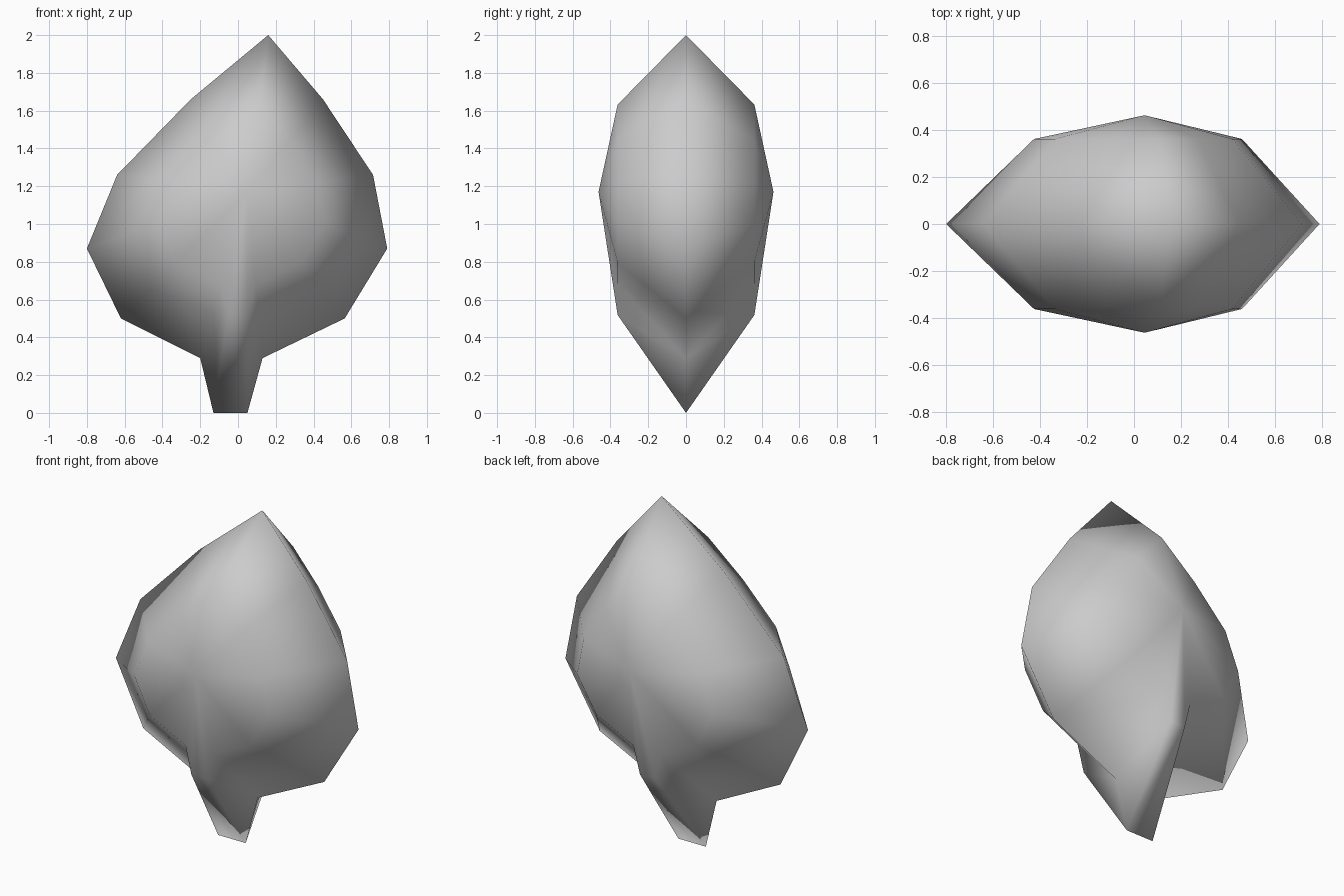
import bpy
import bmesh

# Remove the default cube
cube = bpy.data.objects.get("Cube")
if cube:
    bpy.data.objects.remove(cube, do_unlink=True)

# Rim outline in the x-z plane, from the tip round the left side
OUTLINE = [(0.16, 2.0), (0.45, 1.66), (0.715, 1.26), (0.79, 0.87),
           (0.565, 0.5), (0.13, 0.29), (0.05, 0.0), (-0.13, 0.0),
           (-0.2, 0.29), (-0.62, 0.5), (-0.8, 0.87), (-0.64, 1.26),
           (-0.25, 1.66)]
CENTRE_X, CENTRE_Z = 0.045, 1.17
RING_SCALE, RING_DEPTH, CENTRE_DEPTH = 0.557, 0.362, 0.463


def ring(bm, scale, y):
    """Outline scaled about the centre and moved along y."""
    return [bm.verts.new((CENTRE_X + (x - CENTRE_X) * scale, y,
                          CENTRE_Z + (z - CENTRE_Z) * scale))
            for x, z in OUTLINE]


# Leaf: a sharp rim swelling to an inner ring and a centre point on each side
bm = bmesh.new()
rim = ring(bm, 1.0, 0.0)
count = len(rim)
for side in (-1, 1):
    inner = ring(bm, RING_SCALE, side * RING_DEPTH)
    centre = bm.verts.new((CENTRE_X, side * CENTRE_DEPTH, CENTRE_Z))
    for i in range(count):
        j = (i + 1) % count
        bm.faces.new((rim[i], rim[j], inner[j], inner[i]))
        bm.faces.new((inner[i], inner[j], centre))
bmesh.ops.recalc_face_normals(bm, faces=bm.faces[:])
for face in bm.faces:
    face.smooth = True

mesh = bpy.data.meshes.new("leaf")
bm.to_mesh(mesh)
bm.free()
leaf = bpy.data.objects.new("leaf", mesh)
bpy.context.collection.objects.link(leaf)

# Plain grey material
grey = bpy.data.materials.new("light_grey")
grey.use_nodes = True
colour = (0.6, 0.6, 0.6, 1.0)
grey.diffuse_color = colour
grey.node_tree.nodes["Principled BSDF"].inputs["Base Color"].default_value = colour
mesh.materials.append(grey)
